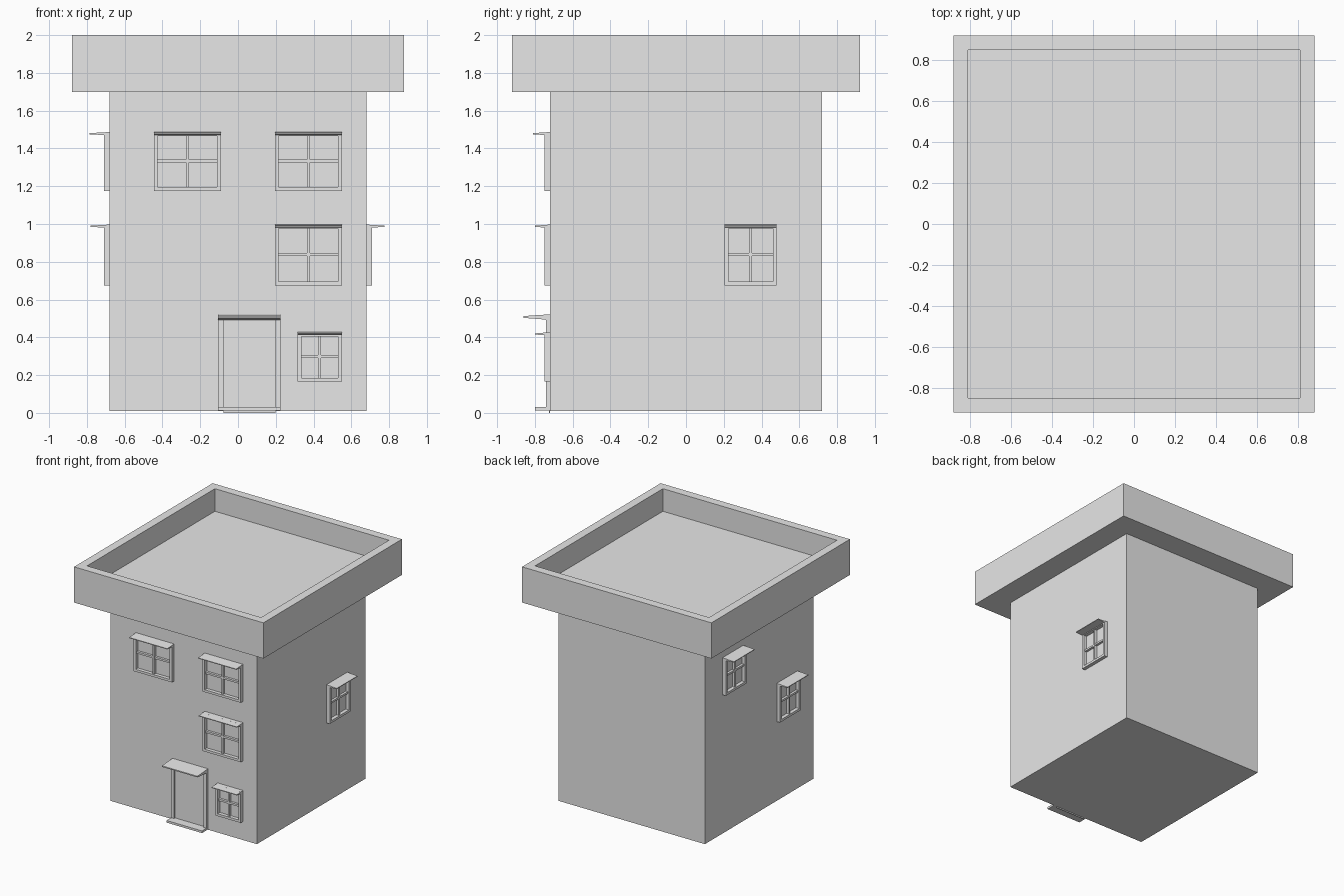
import bpy, bmesh
from math import radians
from mathutils import Matrix, Vector

cube = bpy.data.objects.get("Cube")
if cube:
    bpy.data.objects.remove(cube)

# One plain grey for the whole building
GREY = (0.8, 0.8, 0.8, 1)
grey = bpy.data.materials.new("plain grey")
grey.use_nodes = True
grey.diffuse_color = GREY
grey.node_tree.nodes["Principled BSDF"].inputs["Base Color"].default_value = GREY

HALF_X, HALF_Y = 0.68, 0.72
FRONT = Matrix.Translation((0, -HALF_Y, 0))
LEFT = Matrix.Translation((HALF_X, 0, 0)) @ Matrix.Rotation(radians(90), 4, "Z")
RIGHT = Matrix.Translation((-HALF_X, 0, 0)) @ Matrix.Rotation(radians(-90), 4, "Z")


def finish(name, bm, matrix=Matrix()):
    bmesh.ops.recalc_face_normals(bm, faces=bm.faces)
    mesh = bpy.data.meshes.new(name)
    bm.to_mesh(mesh)
    bm.free()
    mesh.materials.append(grey)
    obj = bpy.data.objects.new(name, mesh)
    obj.matrix_world = matrix
    bpy.context.collection.objects.link(obj)
    return obj


def add_box(bm, x, y, z):
    """Box between the pairs of limits on each axis."""
    mid = Vector([(a + b) / 2 for a, b in (x, y, z)])
    size = [b - a for a, b in (x, y, z)]
    bmesh.ops.create_cube(bm, size=1, matrix=Matrix.Translation(mid) @ Matrix.Diagonal((*size, 1)))


def add_hood(bm, x, top, reach, thick):
    """Wedge canopy, thick at the wall and thin at its outer edge."""
    profile = [(0, top), (-reach, top - thick * 0.3), (-reach, top - thick * 0.6),
               (-reach * 0.35, top - thick * 0.8), (0, top - thick)]
    end = bm.faces.new([bm.verts.new((x[0], y, z)) for y, z in profile])
    side = bmesh.ops.extrude_face_region(bm, geom=[end])["geom"]
    bmesh.ops.translate(bm, vec=(x[1] - x[0], 0, 0),
                        verts=[v for v in side if isinstance(v, bmesh.types.BMVert)])


def window(name, wall, x, z, reach=0.08):
    border, bar, depth = 0.02, 0.016, 0.03
    (x0, x1), (z0, z1) = x, z
    xm, zm = (x0 + x1) / 2, (z0 + z1) / 2 + 0.003
    bm = bmesh.new()
    # outer frame
    for a in (x0, x1 - border):
        add_box(bm, (a, a + border), (-depth, 0), z)
    for a in (z0, z1 - border):
        add_box(bm, (x0 + border, x1 - border), (-depth, 0), (a, a + border))
    # glazing bars
    add_box(bm, (xm - bar / 2, xm + bar / 2), (-0.022, 0), (z0 + border, z1 - border))
    add_box(bm, (x0 + border, x1 - border), (-0.02, 0), (zm - bar / 2, zm + bar / 2))
    finish(name + "_frame", bm, wall)
    # hood
    bm = bmesh.new()
    add_hood(bm, x, z1 + 0.002, reach, 0.02)
    finish(name + "_hood", bm, wall)


# Walls
bm = bmesh.new()
add_box(bm, (-HALF_X, HALF_X), (-HALF_Y, HALF_Y), (0.01, 1.7))
finish("walls", bm)

# Overhanging roof with a sunken deck inside the parapet
bm = bmesh.new()
add_box(bm, (-0.88, 0.88), (-0.92, 0.92), (1.7, 2.0))
deck = max(bm.faces, key=lambda f: f.calc_center_median().z)
bmesh.ops.inset_region(bm, faces=[deck], thickness=0.1)
deck = bmesh.ops.extrude_discrete_faces(bm, faces=[deck])["faces"][0]
bmesh.ops.translate(bm, verts=deck.verts, vec=(0, 0, -0.19))
finish("roof_parapet", bm)

# Windows
UPPER, MIDDLE = (1.175, 1.485), (0.675, 0.995)
window("front_upper_right_window", FRONT, (-0.445, -0.09), UPPER, 0.09)
window("front_upper_left_window", FRONT, (0.195, 0.55), UPPER, 0.09)
window("front_middle_window", FRONT, (0.195, 0.55), MIDDLE)
window("front_lower_window", FRONT, (0.315, 0.55), (0.165, 0.425))
window("left_window", LEFT, (0.205, 0.48), MIDDLE, 0.095)
window("right_upper_window", RIGHT, (-0.485, -0.21), UPPER, 0.105)
window("right_middle_window", RIGHT, (0.235, 0.51), MIDDLE, 0.1)

# Door
DOOR = (-0.105, 0.225)
bm = bmesh.new()
for a in (DOOR[0], DOOR[1] - 0.027):
    add_box(bm, (a, a + 0.027), (-0.02, 0), (0.02, 0.5))
finish("door_frame", bm, FRONT)

bm = bmesh.new()
add_box(bm, (-0.078, 0.198), (-0.005, 0), (0.0, 0.5))
finish("door_panel", bm, FRONT)

bm = bmesh.new()
add_hood(bm, DOOR, 0.522, 0.14, 0.032)
finish("door_hood", bm, FRONT)

bm = bmesh.new()
add_box(bm, DOOR, (-0.08, 0), (0.012, 0.03))
finish("door_step", bm, FRONT)
